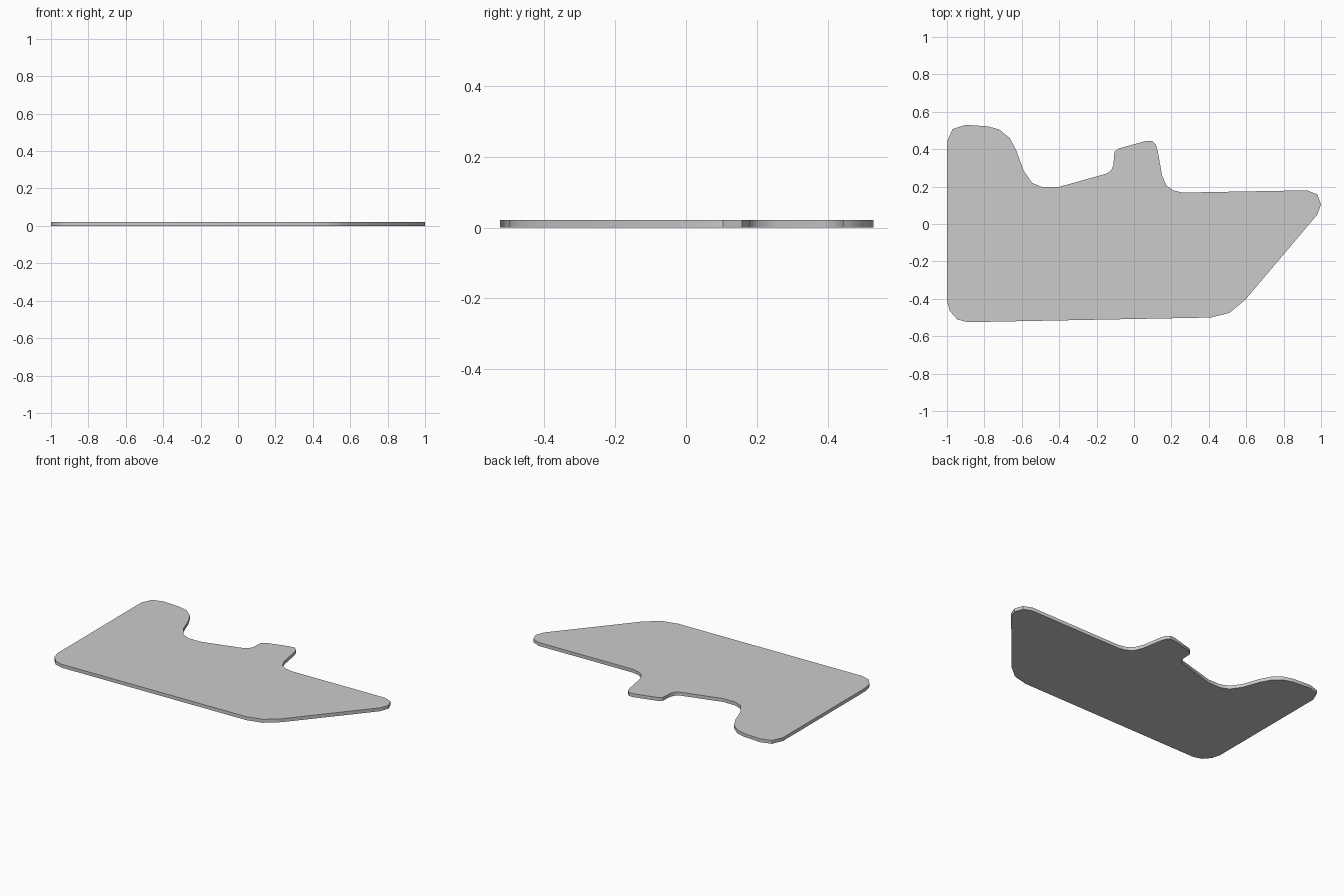
import bpy, bmesh, math

if "Cube" in bpy.data.objects:
    bpy.data.objects.remove(bpy.data.objects["Cube"])

THICKNESS = 0.022

# Plate outline seen from above, clockwise from the left edge
outline = [
    # tall rounded left lobe
    (-1, .44), (-.97, .508), (-.90, .53), (-.78, .522), (-.72, .505),
    (-.665, .46), (-.63, .395), (-.59, .285), (-.545, .22), (-.49, .197),
    # sloping valley and small middle tab
    (-.405, .197), (-.145, .27), (-.122, .287), (-.11, .315), (-.105, .385),
    (-.085, .403), (.06, .443), (.095, .445), (.117, .425), (.127, .39),
    (.15, .26), (.172, .207), (.21, .18), (.26, .168),
    # right point and slanted edge
    (.925, .18), (.98, .158), (1, .105), (.98, .05), (.595, -.405),
    (.51, -.475), (.41, -.50),
    # bottom edge and rounded lower left corner
    (-.89, -.525), (-.945, -.51), (-.985, -.465), (-1, -.41),
]

# Plate: extrude the outline upward
bm = bmesh.new()
base = bm.faces.new([bm.verts.new((x, y, 0)) for x, y in outline])
top = bmesh.ops.extrude_face_region(bm, geom=[base], use_keep_orig=True)["geom"]
bmesh.ops.translate(bm, vec=(0, 0, THICKNESS),
                    verts=[g for g in top if isinstance(g, bmesh.types.BMVert)])
bmesh.ops.recalc_face_normals(bm, faces=bm.faces)
mesh = bpy.data.meshes.new("plate")
bm.to_mesh(mesh)
bm.free()

plate = bpy.data.objects.new("plate", mesh)
bpy.context.collection.objects.link(plate)

# Smooth rim with sharp top and bottom edges
bpy.context.view_layer.objects.active = plate
plate.select_set(True)
bpy.ops.object.shade_smooth_by_angle(angle=math.radians(35))
